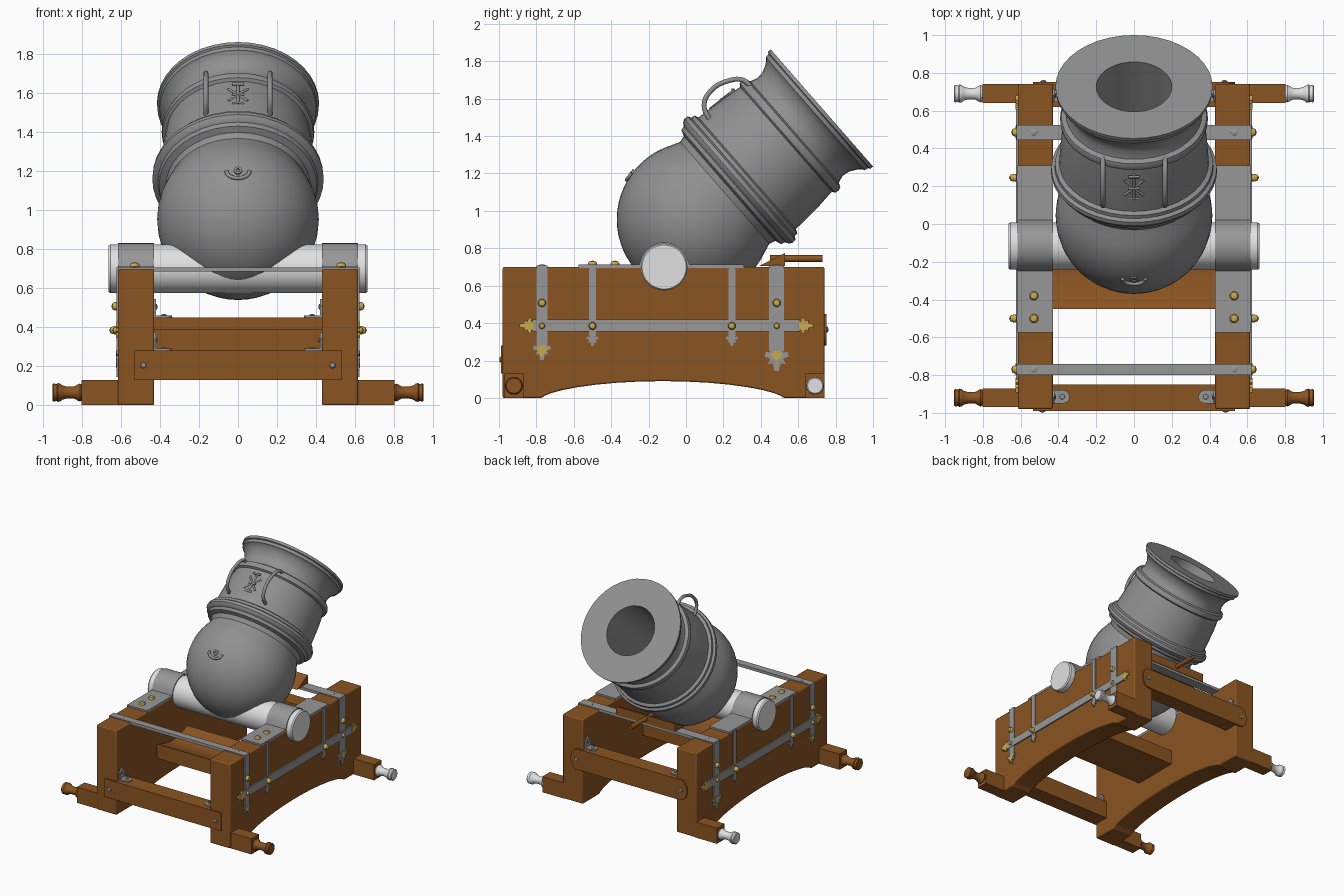
import bpy, bmesh
from math import sin, cos, pi, radians, sqrt
from mathutils import Vector, Matrix

default = bpy.data.objects.get("Cube")
if default:
    bpy.data.objects.remove(default)


def material(name, color):
    m = bpy.data.materials.new(name)
    m.use_nodes = True
    m.diffuse_color = (*color, 1)
    m.node_tree.nodes["Principled BSDF"].inputs["Base Color"].default_value = (*color, 1)
    return m


WOOD = material("brown wood", (.26, .09, .016))
IRON = material("grey iron", (.28, .28, .28))
STRAP = material("strap grey", (.31, .31, .31))
WHITE = material("pale metal", (.75, .75, .75))
BRASS = material("brass", (.58, .40, .08))


def finish(name, bm, mat, mirror=False, bevel=0):
    bmesh.ops.recalc_face_normals(bm, faces=bm.faces)
    me = bpy.data.meshes.new(name)
    bm.to_mesh(me)
    bm.free()
    me.materials.append(mat)
    ob = bpy.data.objects.new(name, me)
    bpy.context.collection.objects.link(ob)
    bpy.ops.object.select_all(action='DESELECT')
    ob.select_set(True)
    bpy.context.view_layer.objects.active = ob
    bpy.ops.object.shade_smooth_by_angle(angle=radians(32))
    if bevel:
        b = ob.modifiers.new("Bevel", 'BEVEL')
        b.width, b.segments, b.limit_method = bevel, 2, 'ANGLE'
        b.angle_limit = radians(40)
    if mirror:
        ob.modifiers.new("Mirror", 'MIRROR')
    return ob


def prism(name, outline, x0, x1, mat, mirror=False, bevel=0):
    """Extrude a (y, z) outline along x."""
    bm = bmesh.new()
    face = bm.faces.new([bm.verts.new((x0, y, z)) for y, z in outline])
    out = bmesh.ops.extrude_face_region(bm, geom=[face])
    moved = [v for v in out["geom"] if isinstance(v, bmesh.types.BMVert)]
    bmesh.ops.translate(bm, verts=moved, vec=(x1 - x0, 0, 0))
    return finish(name, bm, mat, mirror, bevel)


def box(name, x, y, z, mat, mirror=False, bevel=0):
    outline = [(y[0], z[0]), (y[1], z[0]), (y[1], z[1]), (y[0], z[1])]
    return prism(name, outline, x[0], x[1], mat, mirror, bevel)


def lathe(name, profile, origin, axis, mat, mirror=False, steps=24):
    """Turn a (radius, height) profile around an axis."""
    bm = bmesh.new()
    vs = [bm.verts.new((r, 0, h)) for r, h in profile]
    es = [bm.edges.new(p) for p in zip(vs, vs[1:])]
    bmesh.ops.spin(bm, geom=vs + es, cent=(0, 0, 0), axis=(0, 0, 1),
                   angle=2 * pi, steps=steps, use_merge=True)
    bmesh.ops.remove_doubles(bm, verts=bm.verts, dist=1e-5)
    turn = Vector(axis).to_track_quat('Z', 'Y').to_matrix().to_4x4()
    bm.transform(Matrix.Translation(origin) @ turn)
    return finish(name, bm, mat, mirror)


def rod(name, a, b, r, mat, mirror=False):
    a, b = Vector(a), Vector(b)
    h = (b - a).length
    return lathe(name, [(0, 0), (r, 0), (r, h), (0, h)], a, b - a, mat, mirror, 12)


def bolt(name, at, axis, r, h, mat):
    profile = [(0, 0), (r, 0), (r, h * .4), (r * .75, h * .8), (0, h)]
    lathe(name, profile, at, axis, mat, True, 12)


def tube(name, points, r, mat, mirror=False):
    cu = bpy.data.curves.new(name, 'CURVE')
    cu.dimensions, cu.bevel_depth, cu.bevel_resolution = '3D', r, 2
    cu.use_fill_caps = True
    cu.resolution_u = 5
    sp = cu.splines.new('BEZIER')
    sp.bezier_points.add(len(points) - 1)
    for bp, p in zip(sp.bezier_points, points):
        bp.co = p
        bp.handle_left_type = bp.handle_right_type = 'AUTO'
    cu.materials.append(mat)
    ob = bpy.data.objects.new(name, cu)
    bpy.context.collection.objects.link(ob)
    if mirror:
        ob.modifiers.new("Mirror", 'MIRROR')


# Barrel frame: t runs along the bore, h upwards across it
BREECH = Vector((0, .045, .955))
AXIS = Vector((0, .753, .658))
UP = Vector((0, -.658, .753))


def on_barrel(x, t, h):
    return BREECH + Vector((x, 0, 0)) + AXIS * t + UP * h


# Barrel: round breech, reinforcing rings, flared muzzle and bore
R = .415
ball = [(R * sin(a), -R * cos(a)) for a in [radians(d) for d in range(0, 116, 6)]]
ball[0] = (0, -R)
body = [(.362, .215), (.372, .25), (.405, .262), (.412, .285), (.43, .295), (.44, .312),
        (.438, .335), (.42, .345), (.418, .365), (.396, .375), (.392, .45), (.385, .55),
        (.372, .65), (.388, .66), (.392, .68), (.385, .70), (.36, .71), (.347, .75),
        (.352, .79), (.372, .83), (.395, .855), (.402, .858), (.405, .88), (.415, .885),
        (.416, .905), (.2, .905), (.2, .1), (0, .03)]
lathe("barrel", ball + body, BREECH, AXIS, IRON, steps=40)
lathe("trunnions", [(0, -.665), (.118, -.665), (.125, -.655), (.125, .655), (.118, .665), (0, .665)],
      (0, -.117, .70), (1, 0, 0), WHITE, steps=32)

# Lifting handles, vent and raised ornament on the barrel
grip = [(.41, .34), (.44, .425), (.52, .46), (.62, .44), (.685, .39), (.695, .33)]
tube("lifting_handle", [on_barrel(.165, t, h) for t, h in grip], .013, IRON, True)
vent = Vector((0, -.34, .25)).normalized()
vent_up = Vector((1, 0, 0)).cross(vent) * -1
if vent_up.z < 0:
    vent_up.negate()
centre = BREECH + vent * .417
lathe("vent", [(.01, 0), (.022, 0), (.022, .008), (.01, .008), (.01, 0)], centre, vent, IRON)
tube("vent_lip", [centre + Vector((.06 * cos(a), 0, 0)) + vent_up * (.045 * sin(a))
                  for a in [radians(d) for d in range(180, 361, 30)]], .01, STRAP)
rod("ornament_stem", on_barrel(0, .45, .388), on_barrel(0, .62, .38), .008, IRON)
for s in (1, -1):
    rod("ornament_cross", on_barrel(-.05 * s, .48, .386), on_barrel(.05 * s, .58, .38), .007, IRON)
for t in (.46, .53, .61):
    rod("ornament_bar", on_barrel(-.03, t, .387), on_barrel(.03, t, .387), .008, IRON)

# Carriage cheeks with arched underside
arch = [(-.125 + .645 * cos(a), .09 * sin(a) ** 1.3) for a in [pi * i / 16 for i in range(1, 16)]]
cheek = [(-.98, 0), (-.77, 0)] + arch[::-1] + [(.52, 0), (.74, 0), (.74, .7), (-.98, .7)]
prism("cheek", cheek, .43, .615, WOOD, True, .008)

# Cross timbers and their end boards
box("front_transom", (-.44, .44), (-.985, -.85), (.13, .28), WOOD)
box("front_board", (-.535, .535), (-.99, -.975), (.13, .28), WOOD)
box("rear_transom", (-.44, .44), (.62, .745), (.28, .45), WOOD)
bm = bmesh.new()
ends = [(s * (.475 + .06 * cos(a)), .365 + .085 * sin(a) * s)
        for s in (1, -1) for a in [radians(d) for d in range(-90, 91, 20)]]
face = bm.faces.new([bm.verts.new((x, .735, z)) for x, z in ends])
out = bmesh.ops.extrude_face_region(bm, geom=[face])
bmesh.ops.translate(bm, vec=(0, .017, 0),
                    verts=[v for v in out["geom"] if isinstance(v, bmesh.types.BMVert)])
finish("rear_board", bm, WOOD)
scoop = [(-.45 + .4 * i / 8, .39 - .05 * sin(pi * i / 8)) for i in range(9)]
prism("centre_bed", [(-.05, .27), (-.45, .27)] + scoop, -.44, .44, WOOD)
bolt("front_board_bolt", (.485, -.988, .205), (0, -1, 0), .016, .01, STRAP)
bolt("rear_board_bolt", (.48, .75, .365), (0, 1, 0), .016, .012, STRAP)

# Elevating wedge with handle
prism("wedge", [(.39, .705), (.53, .705), (.53, .775)], -.27, .27, WOOD)
rod("wedge_handle", (0, .45, .745), (0, .73, .745), .018, WOOD)

# Carrying handles at the four corners
turned = [(0, 0), (.04, 0), (.046, .012), (.04, .025), (.031, .04), (.03, .075), (.036, .1),
          (.046, .112), (.048, .125), (.044, .13), (.046, .148), (.04, .153), (0, .153)]
for place, y, mat in (("front", -.92, WOOD), ("rear", .69, WHITE)):
    box(place + "_handle_block", (.6, .802), (y - .05, y + .05), (0, .13), WOOD, True)
    lathe(place + "_handle", turned, (.8, y, .065), (1, 0, 0), mat, True)

# Trunnion caps and bolts
arc = [(-.117 - .132 * cos(a), .7 + .132 * sin(a)) for a in [pi * i / 16 for i in range(1, 16)]]
cap = [(-.575, .695), (-.575, .713), (-.25, .713)] + arc[1:-1] + [(.02, .713), (.31, .713), (.31, .695)]
prism("trunnion_cap", cap, .43, .616, STRAP, True)
for y in (-.5, -.38):
    bolt("cap_bolt", (.53, y, .71), (0, 0, 1), .024, .024, BRASS)


# Flat decorative tip, pointing along a (y, z) direction
def finial(name, y, z, dy, dz, size, x1, mat):
    half = [(0, .5), (.25, .5), (.2, .85), (.55, .95), (.75, .5), (1.15, .7), (1.1, .3), (1.7, .18)]
    shape = half + [(u, -v) for u, v in half[::-1]]
    pts = [(y + size * (u * dy - v * dz), z + size * (u * dz + v * dy)) for u, v in shape]
    prism(name, pts, .614, x1, mat, True)


# Iron straps over the top and down the sides
SIDE = .623
for y, w, low in ((-.77, .06, .28), (.485, .08, .25)):
    box("cross_strap", (-SIDE, SIDE), (y - w / 2, y + w / 2), (.685, .708), STRAP)
    box("wide_side_strap", (.61, SIDE), (y - w / 2, y + w / 2), (low, .708), STRAP, True)
    finial("strap_tip", y, low + .01, 0, -1, w * .85, SIDE, STRAP)
    finial("brass_strap_tip", y, low, 0, -1, .035, .627, BRASS)
    bolt("strap_top_bolt", (.53, y, .706), (0, 0, 1), .018, .008, STRAP)
    bolt("upper_side_bolt", (.62, y, .508), (1, 0, 0), .022, .03, BRASS)
    bolt("lower_side_bolt", (.62, y, .385), (1, 0, 0), .016, .025, BRASS)
for y in (-.5, .245):
    box("narrow_side_strap", (.61, SIDE), (y - .019, y + .019), (.33, .708), STRAP, True)
    finial("narrow_strap_tip", y, .335, 0, -1, .034, SIDE, STRAP)
    bolt("narrow_strap_bolt", (.62, y, .385), (1, 0, 0), .021, .042, BRASS)
box("long_side_strap", (.61, .626), (-.82, .61), (.355, .42), STRAP, True)
for y, d in ((-.815, -1), (.605, 1)):
    finial("long_strap_tip", y, .387, d, 0, .045, .627, BRASS)

# Corner brackets inside the frame
for y, z in ((-.915, .28), (.68, .45)):
    box("bracket_foot", (.37, .432), (y - .035, y + .035), (z, z + .01), STRAP, True)
    rod("bracket_toe", (.375, y, z), (.375, y, z + .01), .035, STRAP, True)
    leaf = [(y - .035, z), (y + .035, z), (y + .035, z + .06), (y, z + .095), (y - .035, z + .06)]
    prism("bracket_leaf", leaf, .42, .432, STRAP, True)
    bolt("bracket_foot_bolt", (.38, y, z + .01), (0, 0, 1), .014, .008, STRAP)
    bolt("bracket_leaf_bolt", (.421, y, z + .055), (-1, 0, 0), .014, .008, STRAP)
